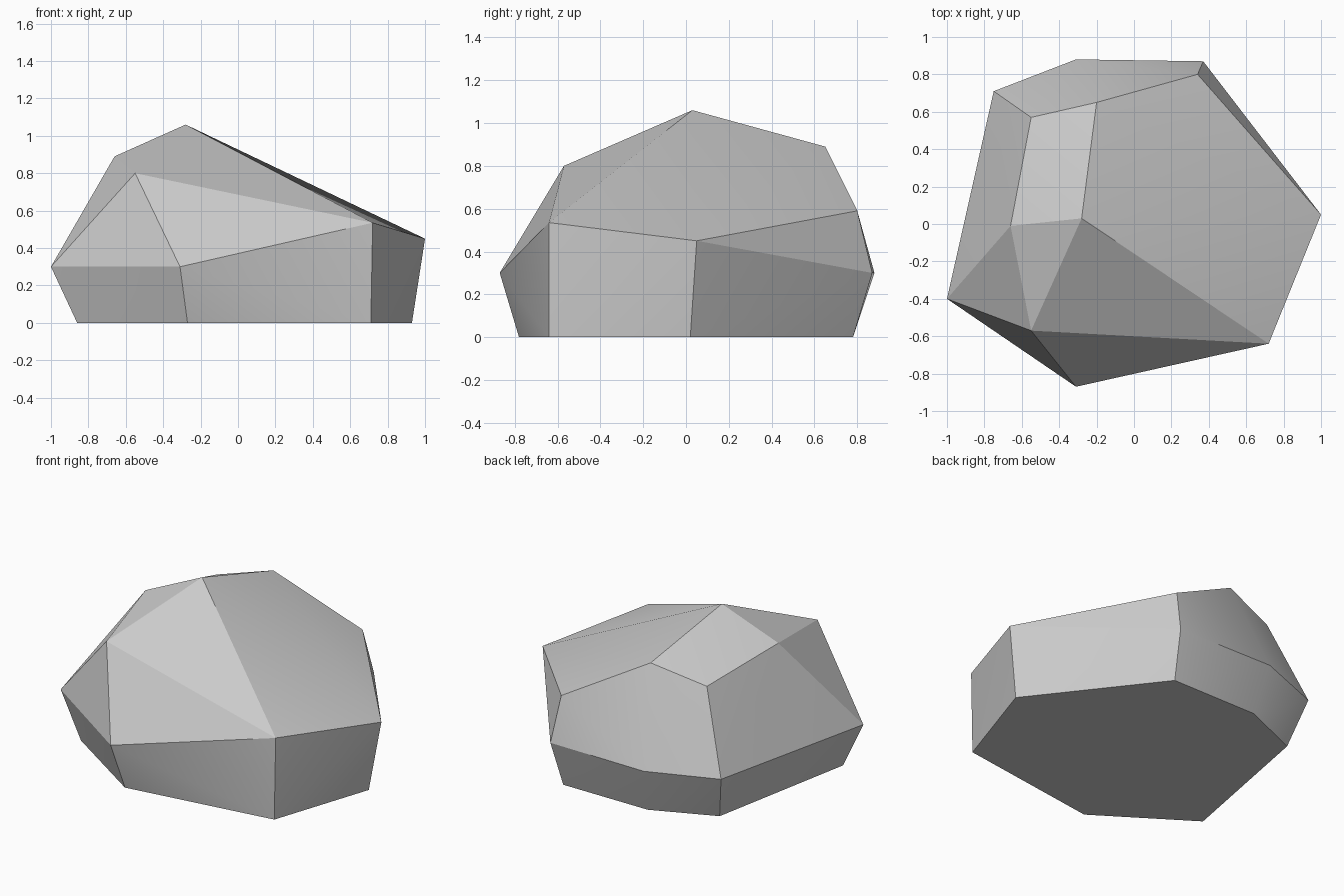
import bpy, bmesh
from math import radians

cube = bpy.data.objects.get("Cube")
if cube:
    bpy.data.objects.remove(cube, do_unlink=True)

# Stone colour
stone = bpy.data.materials.new("stone_grey")
stone.use_nodes = True
colour = (0.6, 0.6, 0.6, 1)
stone.diffuse_color = colour
stone.node_tree.nodes["Principled BSDF"].inputs["Base Color"].default_value = colour

# Flat footprint of the boulder
footprint = [(-.86, -.39), (-.27, -.78), (.71, -.64), (.93, .02),
             (.34, .78), (-.27, .78), (-.67, .61)]
# Widest ring, where the lower walls meet the cap
girdle = [(-1, -.4, .3), (-.31, -.87, .3), (.72, -.64, .535), (1, .05, .45),
          (.37, .87, .3), (-.31, .88, .3), (-.75, .71, .3)]
# Corners of the faceted cap
cap = [(-.55, -.57, .8), (-.28, .03, 1.06), (-.2, .65, .89),
       (-.55, .57, .8), (-.66, -.01, .89), (.34, .8, .59)]

# Wrap the corners into one faceted solid
bm = bmesh.new()
for point in [(x, y, 0) for x, y in footprint] + girdle + cap:
    bm.verts.new(point)
bmesh.ops.convex_hull(bm, input=bm.verts)
bmesh.ops.dissolve_limit(bm, angle_limit=radians(1), verts=bm.verts, edges=bm.edges)
bmesh.ops.recalc_face_normals(bm, faces=bm.faces)
mesh = bpy.data.meshes.new("boulder")
bm.to_mesh(mesh)
bm.free()
mesh.materials.append(stone)

boulder = bpy.data.objects.new("boulder", mesh)
bpy.context.collection.objects.link(boulder)
bpy.ops.object.select_all(action="DESELECT")
bpy.context.view_layer.objects.active = boulder
boulder.select_set(True)
bpy.ops.object.shade_smooth_by_angle(angle=radians(20))
